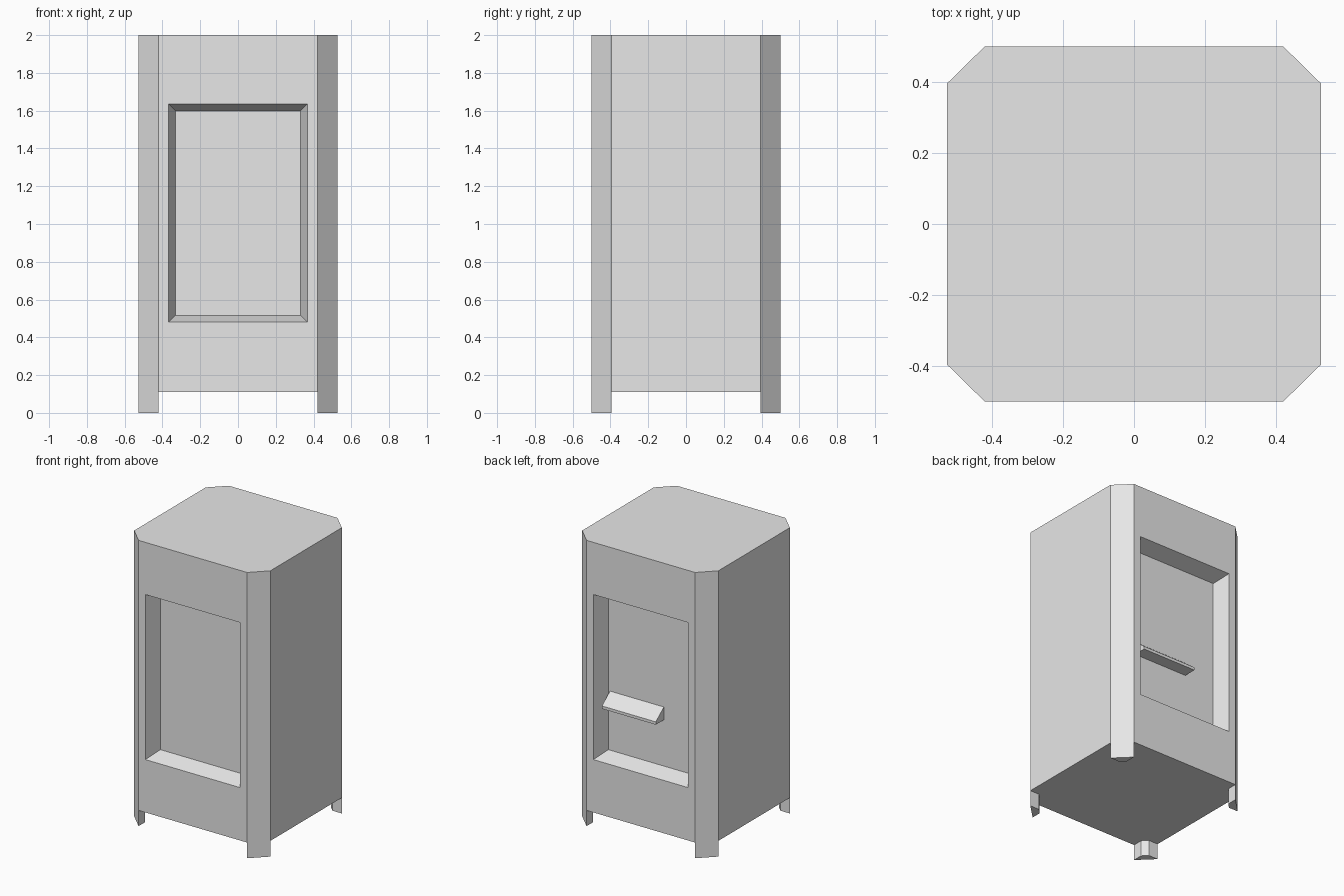
import bpy, bmesh

cube = bpy.data.objects.get("Cube")
if cube:
    bpy.data.objects.remove(cube, do_unlink=True)

grey = bpy.data.materials.new("light_grey")
grey.use_nodes = True
grey.diffuse_color = (0.8, 0.8, 0.8, 1)
grey.node_tree.nodes["Principled BSDF"].inputs["Base Color"].default_value = (0.8, 0.8, 0.8, 1)

HALF_X, HALF_Y = 0.527, 0.5       # outer half sizes
EDGE_X, EDGE_Y = 0.42, 0.395      # where the corner chamfers start
FLOOR, TOP = 0.11, 2.0
FOOT_CUT = 0.035                  # bevel on the inner corner of each foot


def finish(name, bm):
    bmesh.ops.recalc_face_normals(bm, faces=bm.faces)
    mesh = bpy.data.meshes.new(name)
    bm.to_mesh(mesh)
    bm.free()
    mesh.materials.append(grey)
    obj = bpy.data.objects.new(name, mesh)
    bpy.context.collection.objects.link(obj)
    return obj


# Cabinet: chamfered box whose corner posts run down into four feet
bm = bmesh.new()
underside, lid, corners = [], [], []
for sx, sy in ((1, -1), (1, 1), (-1, 1), (-1, -1)):
    plan = [(EDGE_X, HALF_Y), (EDGE_X, EDGE_Y + FOOT_CUT),
            (EDGE_X + FOOT_CUT, EDGE_Y), (HALF_X, EDGE_Y)]
    if sx * sy > 0:
        plan.reverse()
    low, mid = [[bm.verts.new((x * sx, y * sy, z)) for x, y in plan] for z in (0, FLOOR)]
    top = [bm.verts.new((x * sx, y * sy, TOP)) for x, y in (plan[0], plan[-1])]
    # foot sole, inner foot walls and the full-height chamfer
    bm.faces.new(low)
    for i in range(3):
        bm.faces.new((low[i], low[i + 1], mid[i + 1], mid[i]))
    bm.faces.new((low[0], low[-1], mid[-1], top[1], top[0], mid[0]))
    underside += mid
    lid += top
    corners.append((mid, top))

bm.faces.new(underside)
bm.faces.new(lid)
walls = []
for i, (mid, top) in enumerate(corners):
    next_mid, next_top = corners[(i + 1) % 4]
    walls.append(bm.faces.new((mid[-1], next_mid[0], next_top[0], top[1])))
bmesh.ops.recalc_face_normals(bm, faces=bm.faces)

# Sloped window recesses in the front and back walls
for wall in [w for w in walls if abs(w.normal.y) > 0.9]:
    bmesh.ops.inset_individual(bm, faces=[wall], thickness=0.05)
    for v in wall.verts:
        v.co.x = 0.367 if v.co.x > 0 else -0.367
        v.co.z = 1.635 if v.co.z > 1 else 0.48
    bmesh.ops.inset_individual(bm, faces=[wall], thickness=0.052, depth=-0.112)
finish("cabinet", bm)

# Sloping ledge inside the back recess
bm = bmesh.new()
profile = [(0.388, 0.84), (0.477, 0.84), (0.477, 0.86), (0.388, 0.93)]
ledge = bm.faces.new([bm.verts.new((-0.1, y, z)) for y, z in profile])
ext = bmesh.ops.extrude_face_region(bm, geom=[ledge], use_keep_orig=True)
bmesh.ops.translate(bm, vec=(0.417, 0, 0),
                    verts=[g for g in ext["geom"] if isinstance(g, bmesh.types.BMVert)])
finish("back_ledge", bm)
